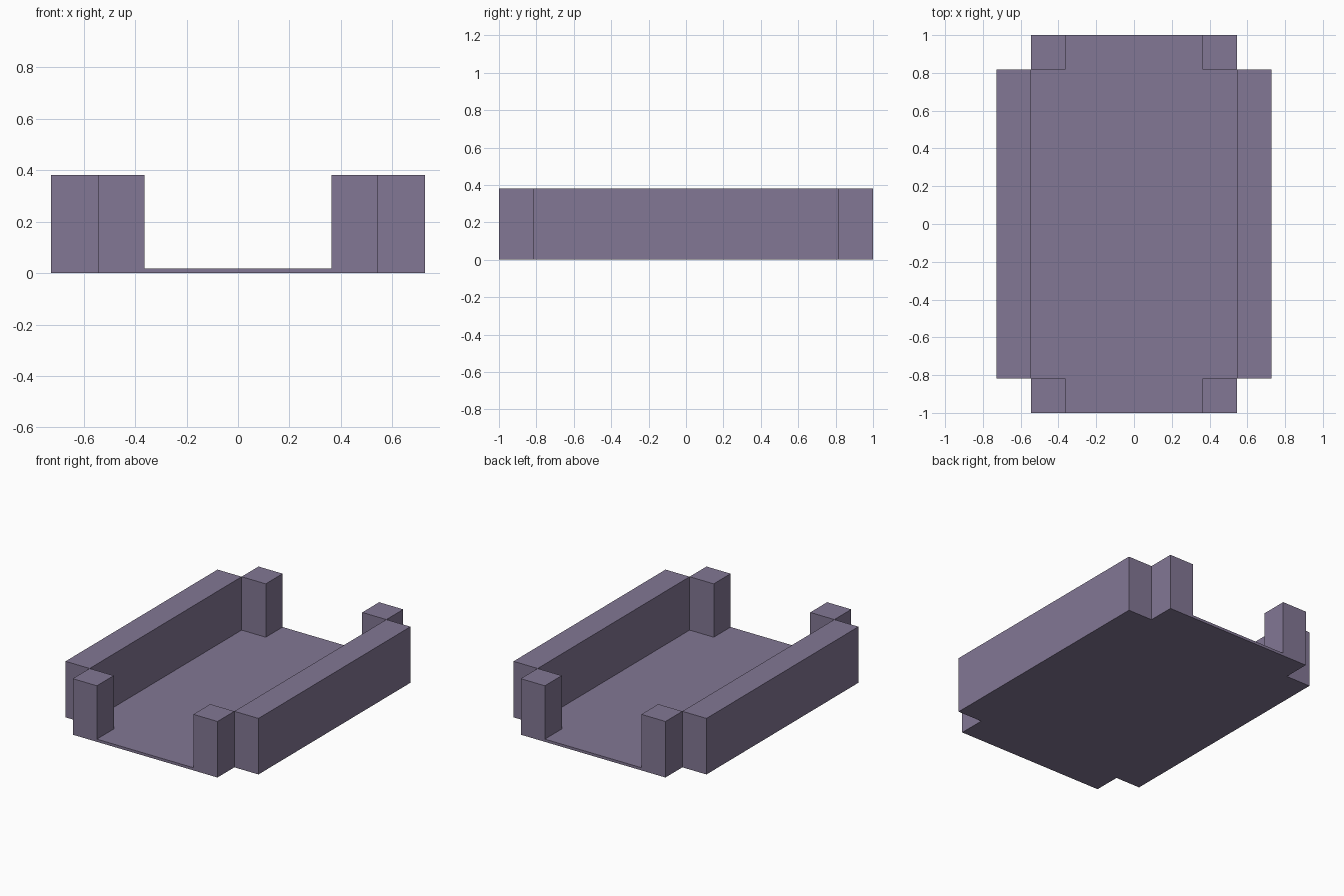
import bpy
import bmesh

cube = bpy.data.objects.get("Cube")
if cube:
    bpy.data.objects.remove(cube, do_unlink=True)

U = 2 / 11            # wall thickness, the module of the whole tray
FLOOR = 0.1 * U       # floor thickness
HEIGHT = 2.1 * U      # top of walls and posts

# Single muted purple
purple = bpy.data.materials.new("muted_purple")
colour = (0.225, 0.185, 0.298, 1)
purple.diffuse_color = colour
purple.use_nodes = True
purple.node_tree.nodes["Principled BSDF"].inputs["Base Color"].default_value = colour


def prism(name, outline, height):
    """Extrude a flat outline up from the ground."""
    mesh = bpy.data.meshes.new(name)
    bm = bmesh.new()
    base = bm.faces.new([bm.verts.new((x, y, 0)) for x, y in outline])
    top = bmesh.ops.extrude_face_region(bm, geom=[base], use_keep_orig=True)["geom"]
    bmesh.ops.translate(bm, vec=(0, 0, height),
                        verts=[v for v in top if isinstance(v, bmesh.types.BMVert)])
    bmesh.ops.recalc_face_normals(bm, faces=bm.faces)
    bm.to_mesh(mesh)
    bm.free()
    mesh.materials.append(purple)
    obj = bpy.data.objects.new(name, mesh)
    bpy.context.collection.objects.link(obj)
    return obj


def block(name, x0, x1, y0, y1, height):
    return prism(name, [(x0, y0), (x1, y0), (x1, y1), (x0, y1)], height)


# Floor plate, notched at the corners where the posts stand
w, n, d, e = 3 * U, 2 * U, 4.5 * U, 5.5 * U
prism("floor", [(-n, -e), (n, -e), (n, -d), (w, -d), (w, d), (n, d),
                (n, e), (-n, e), (-n, d), (-w, d), (-w, -d), (-n, -d)], FLOOR)

# Long side walls and the corner posts at their ends
for side, sx in (("left", 1), ("right", -1)):
    block(side + "_wall", *sorted((sx * w, sx * 4 * U)), -d, d, HEIGHT)
    for end, sy in (("front", -1), ("back", 1)):
        block(f"{end}_{side}_post", *sorted((sx * n, sx * w)),
              *sorted((sy * d, sy * e)), HEIGHT)
